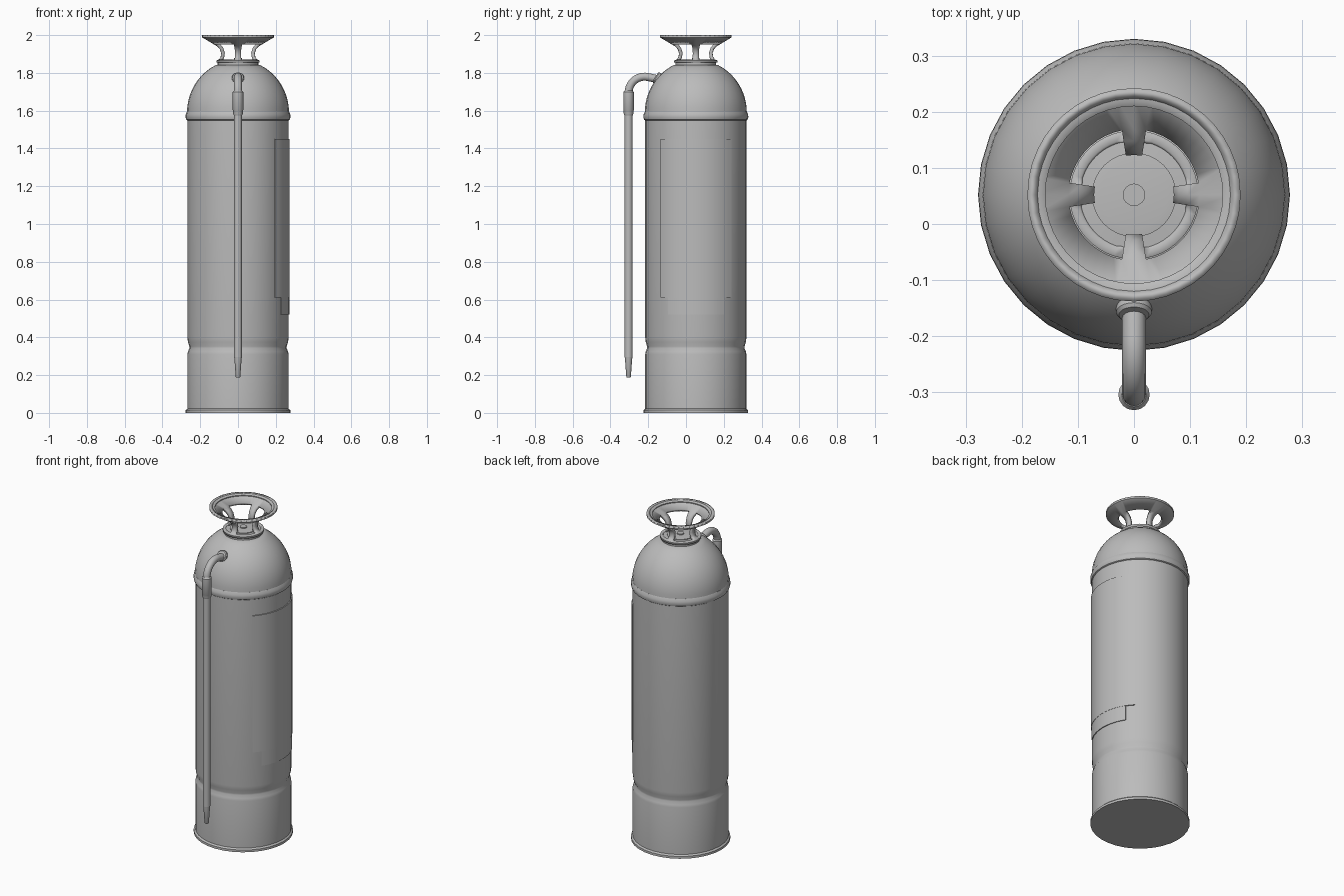
import bpy, bmesh, math
from mathutils import Vector

if "Cube" in bpy.data.objects:
    bpy.data.objects.remove(bpy.data.objects["Cube"])

CY = 0.052          # tank axis
HY = -0.304         # hose axis

metal = bpy.data.materials.new("grey_metal")
metal.use_nodes = True
GREY = (0.5, 0.5, 0.5, 1)
metal.diffuse_color = GREY
metal.node_tree.nodes["Principled BSDF"].inputs["Base Color"].default_value = GREY


def finish(name, bm, loc=(0, 0, 0), angle=35):
    bmesh.ops.recalc_face_normals(bm, faces=bm.faces)
    me = bpy.data.meshes.new(name)
    bm.to_mesh(me)
    bm.free()
    ob = bpy.data.objects.new(name, me)
    bpy.context.collection.objects.link(ob)
    ob.location = loc
    me.materials.append(metal)
    bpy.ops.object.select_all(action='DESELECT')
    ob.select_set(True)
    bpy.context.view_layer.objects.active = ob
    bpy.ops.object.shade_smooth_by_angle(angle=math.radians(angle))
    return ob


def lathe(name, profile, loc, steps=32, angles=None, skip=None, caps=True):
    """Revolve (radius, z) pairs; skip(ring, sector) leaves openings."""
    bm = bmesh.new()
    angles = angles or [math.tau * i / steps for i in range(steps)]
    n = len(angles)
    rings = [[bm.verts.new((r * math.cos(a), r * math.sin(a), z)) for a in angles]
             for r, z in profile]
    for j in range(len(rings) - 1):
        for i in range(n):
            if not (skip and skip(j, i)):
                k = (i + 1) % n
                bm.faces.new((rings[j][i], rings[j][k], rings[j + 1][k], rings[j + 1][i]))
    if caps:
        bm.faces.new(rings[0][::-1])
        bm.faces.new(rings[-1])
    return finish(name, bm, loc)


def tube(name, path, radius, sides=16):
    """Sweep a circle along a path in the yz plane."""
    bm = bmesh.new()
    rings = []
    for i, p in enumerate(path):
        t = (path[min(i + 1, len(path) - 1)] - path[max(i - 1, 0)]).normalized()
        u, v = Vector((1, 0, 0)), t.cross(Vector((1, 0, 0)))
        rings.append([bm.verts.new(p + radius * (u * math.cos(a) + v * math.sin(a)))
                      for a in [math.tau * s / sides for s in range(sides)]])
    for a, b in zip(rings, rings[1:]):
        for s in range(sides):
            k = (s + 1) % sides
            bm.faces.new((a[s], a[k], b[k], b[s]))
    bm.faces.new(rings[0][::-1])
    bm.faces.new(rings[-1])
    return finish(name, bm)


def curved_plate(name, half_angle, z0, z1, outer, inner, steps=16):
    """Thin plate wrapped on the tank's left side."""
    bm = bmesh.new()
    rows = []
    for i in range(steps + 1):
        a = math.radians(half_angle) * (2 * i / steps - 1)
        rows.append([bm.verts.new((r * math.cos(a), r * math.sin(a), z))
                     for r, z in ((outer, z0), (outer, z1), (inner, z1), (inner, z0))])
    for a, b in zip(rows, rows[1:]):
        for s in range(4):
            k = (s + 1) % 4
            bm.faces.new((a[s], a[k], b[k], b[s]))
    bm.faces.new(rows[0])
    bm.faces.new(rows[-1][::-1])
    return finish(name, bm, (0, CY, 0))


# Tank with base rim and waist groove
lathe("tank_body", [(0.277, 0), (0.277, 0.014), (0.268, 0.022), (0.268, 0.31),
                    (0.265, 0.325), (0.258, 0.342), (0.258, 0.352), (0.265, 0.375),
                    (0.268, 0.4), (0.268, 1.56)], (0, CY, 0))

# Rolled seam between tank and dome
seam = [(0.268, 1.548), (0.274, 1.552), (0.278, 1.565), (0.277, 1.58), (0.27, 1.595)]
lathe("seam_ring", seam, (0, CY, 0))

# Domed shoulder and short neck
dome = [(0.27 * math.cos(t), 1.59 + 0.279 * math.sin(t))
        for t in [math.radians(64) * i / 12 for i in range(13)]]
lathe("dome", dome, (0, CY, 0))
lathe("neck", [(0.108, 1.83), (0.108, 1.856)], (0, CY, 0))

# Flared hand wheel with four openings
spoke = math.radians(10.4)
sector = [-spoke, 0, spoke] + [spoke + (math.pi / 2 - 2 * spoke) * i / 9 for i in range(1, 9)]
wheel_angles = [q * math.pi / 2 + a for q in range(4) for a in sector]
wheel_profile = [(0.115, 1.854), (0.115, 1.865), (0.1, 1.872), (0.092, 1.885), (0.089, 1.905),
                 (0.096, 1.925), (0.108, 1.939), (0.126, 1.95), (0.19, 1.988), (0.19, 2.0)]
wheel = lathe("hand_wheel", wheel_profile, (0, CY, 0), angles=wheel_angles, caps=False,
              skip=lambda j, i: 2 <= j <= 6 and i % len(sector) >= 2)
wall = wheel.modifiers.new("wall", 'SOLIDIFY')
wall.thickness = 0.018
wall.offset = -1

# Rolled lip closing the top of the wheel
lip = [(0.19, 1.99), (0.19, 1.998), (0.184, 2.0), (0.166, 1.999), (0.158, 1.994), (0.16, 1.978)]
lathe("wheel_lip", lip, (0, CY, 0), steps=44, caps=False)

# Cap inside the wheel
lathe("cap_plate", [(0.1, 1.85), (0.1, 1.864), (0.075, 1.866), (0.075, 1.87), (0.06, 1.872)],
      (0, CY, 0))
lathe("cap_stud", [(0.02, 1.86), (0.02, 1.878)], (0, CY, 0), steps=16)

# Label plates on the left side
curved_plate("label_plate", 44, 0.61, 1.45, 0.2735, 0.266)
curved_plate("small_label_plate", 33, 0.52, 0.61, 0.272, 0.265)

# Hose elbow leaving the dome and turning down
bend = 0.085
elbow = [Vector((0, HY, 1.6)), Vector((0, HY, 1.65))]
elbow += [Vector((0, HY + bend - bend * math.cos(t), 1.695 + bend * math.sin(t)))
          for t in [math.radians(100) * i / 12 for i in range(13)]]
elbow.append(Vector((0, -0.13, 1.762)))
tube("hose_elbow", elbow, 0.021)

# Flange where the elbow meets the dome
flange = lathe("elbow_flange", [(0.032, -0.02), (0.032, 0.006), (0.027, 0.012)],
               (0, -0.152, 1.772), steps=20)
flange.rotation_euler.x = math.radians(58)

# Coupling, straight hose and tapered nozzle
lathe("hose_coupling", [(0.022, 1.575), (0.026, 1.585), (0.026, 1.6), (0.028, 1.603),
                        (0.028, 1.698), (0.022, 1.706)], (0, HY, 0), steps=16)
lathe("hose", [(0.021, 0.295), (0.021, 1.6)], (0, HY, 0), steps=16)
lathe("nozzle", [(0.01, 0.187), (0.012, 0.19), (0.019, 0.285), (0.021, 0.298)],
      (0, HY, 0), steps=16)
